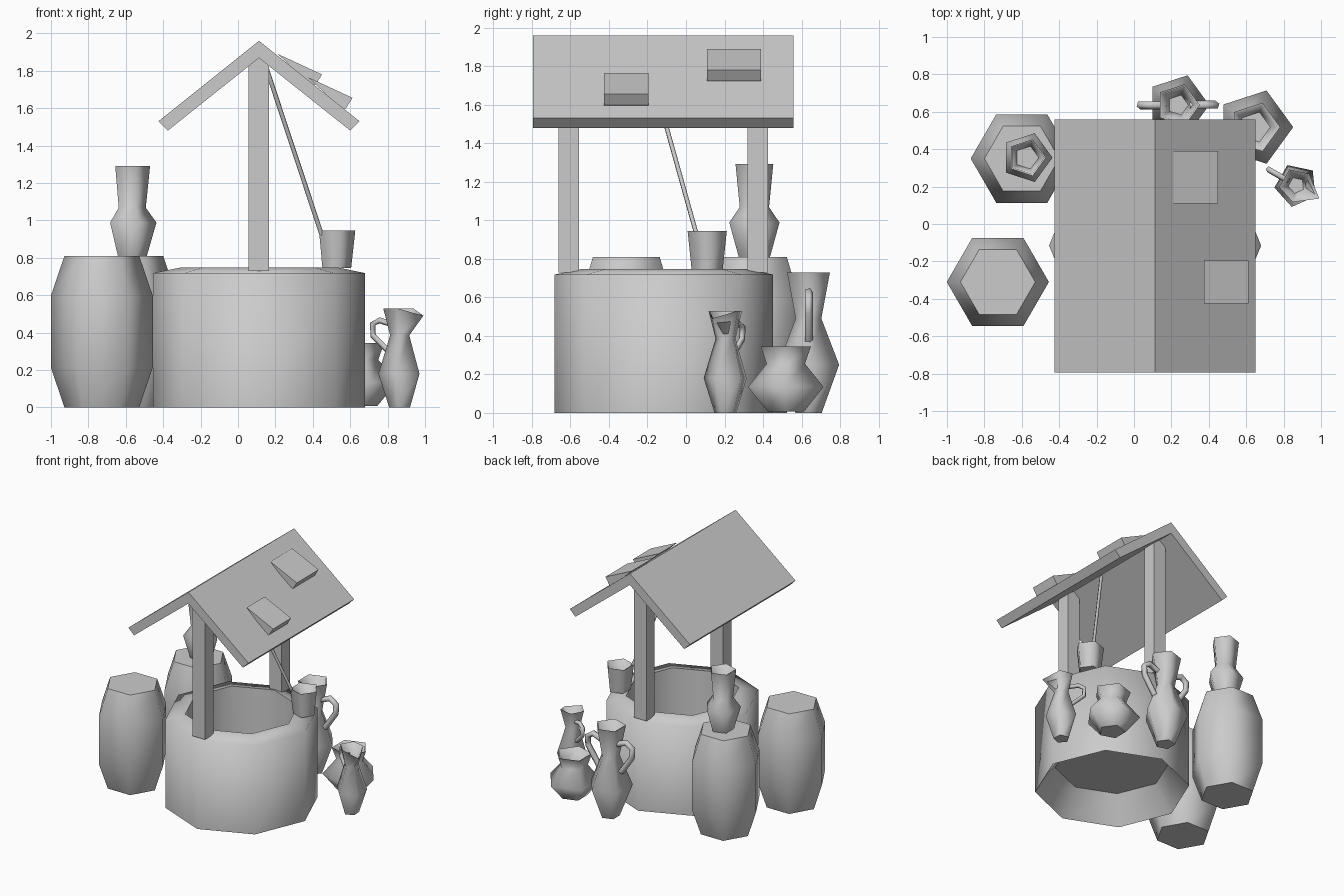
import bpy, bmesh, math
from mathutils import Vector

if "Cube" in bpy.data.objects:
    bpy.data.objects.remove(bpy.data.objects["Cube"])

stone = bpy.data.materials.new("plain_grey")
stone.diffuse_color = (0.6, 0.6, 0.6, 1)
stone.use_nodes = True
stone.node_tree.nodes["Principled BSDF"].inputs["Base Color"].default_value = stone.diffuse_color


def finish(name, bm):
    bmesh.ops.recalc_face_normals(bm, faces=bm.faces)
    mesh = bpy.data.meshes.new(name)
    bm.to_mesh(mesh)
    bm.free()
    mesh.materials.append(stone)
    ob = bpy.data.objects.new(name, mesh)
    bpy.context.collection.objects.link(ob)
    return ob


def lathe(name, profile, sides, loc, turn=0, sharp=(), spout=None):
    """Low-sided turned body from (radius, height) points, capped at both ends."""
    bm = bmesh.new()
    rings = []
    for i, (r, z) in enumerate(profile):
        ring = []
        for k in range(sides):
            a = turn + math.tau * k / sides
            rr, zz = r, z
            if spout and i in spout and k == 0:
                rr, zz = r + spout[i][0], z + spout[i][1]
            ring.append(bm.verts.new((loc[0] + rr * math.cos(a), loc[1] + rr * math.sin(a), loc[2] + zz)))
        rings.append(ring)
    for a, b in zip(rings, rings[1:]):
        for k in range(sides):
            j = (k + 1) % sides
            bm.faces.new((a[k], a[j], b[j], b[k])).smooth = True
    bm.faces.new(rings[0])
    bm.faces.new(rings[-1])
    for i in {0, len(rings) - 1, *sharp}:
        for k in range(sides):
            bm.edges.get((rings[i][k], rings[i][(k + 1) % sides])).smooth = False
    return finish(name, bm)


def vessel(name, outer, sides, loc, depth, turn=0, spout=None):
    """Open pot: outer profile, then a thin lip and an inner cone down to depth."""
    r, z = outer[-1]
    prof = outer + [(r * 0.9, z - 0.004), (outer[-2][0] * 0.8, z - depth)]
    n = len(outer)
    return lathe(name, prof, sides, loc, turn, (n - 1,), spout and {n - 1: spout, n: spout})


def prism(name, pts, y0, y1):
    """Extrude an x-z outline along y."""
    bm = bmesh.new()
    a = [bm.verts.new((x, y0, z)) for x, z in pts]
    b = [bm.verts.new((x, y1, z)) for x, z in pts]
    bm.faces.new(a)
    bm.faces.new(b)
    for k in range(len(pts)):
        j = (k + 1) % len(pts)
        bm.faces.new((a[k], a[j], b[j], b[k]))
    return finish(name, bm)


def tube(name, pts, radius, sides=5):
    """Thin bar along a path of points."""
    pts = [Vector(p) for p in pts]
    bm = bmesh.new()
    rings = []
    for i, p in enumerate(pts):
        t = (pts[min(i + 1, len(pts) - 1)] - pts[max(i - 1, 0)]).normalized()
        flat = Vector((-(pts[-1] - pts[0]).y, (pts[-1] - pts[0]).x, 0)).normalized()
        u = (flat - t * flat.dot(t)).normalized()
        v = t.cross(u)
        rings.append([bm.verts.new(p + radius * (u * math.cos(math.tau * k / sides) + v * math.sin(math.tau * k / sides)))
                      for k in range(sides)])
    for a, b in zip(rings, rings[1:]):
        for k in range(sides):
            j = (k + 1) % sides
            bm.faces.new((a[k], a[j], b[j], b[k])).smooth = True
    bm.faces.new(rings[0])
    bm.faces.new(rings[-1])
    return finish(name, bm)


def handle(name, loc, angle, path, radius):
    c, s = math.cos(angle), math.sin(angle)
    return tube(name, [(loc[0] + r * c, loc[1] + r * s, loc[2] + z) for r, z in path], radius)


# Well wall: octagonal, hollow, with a sloping underside
lathe("well_wall", [(0.42, 0.2), (0.567, 0), (0.567, 0.718), (0.42, 0.748), (0.41, 0.24)], 8,
      (0.113, -0.115, 0), 0, (1, 3))

# Two posts
for name, y in (("front_post", -0.608), ("back_post", 0.373)):
    prism(name, [(0.057, 0.73), (0.167, 0.73), (0.167, 1.85), (0.112, 1.89), (0.057, 1.85)], y - 0.053, y + 0.053)

# Gable roof and two loose shingles
prism("roof", [(-0.425, 1.53), (0.112, 1.96), (0.65, 1.53), (0.6, 1.48), (0.112, 1.868), (-0.375, 1.48)], -0.795, 0.558)
for name, dx, dz, y0, y1 in (("lower_shingle", 0, 0, -0.425, -0.195), ("upper_shingle", -0.163, 0.125, 0.11, 0.39)):
    prism(name, [(0.375 + dx, 1.765 + dz), (0.612 + dx, 1.655 + dz), (0.578 + dx, 1.6 + dz), (0.56 + dx, 1.59 + dz)], y0, y1)

# Bucket on the rim with its rope
vessel("bucket", [(0.085, 0), (0.107, 0.2)], 5, (0.52, 0.11, 0.745), 0.17)
tube("rope", [(0.15, -0.195, 1.82), (0.455, 0.062, 0.9)], 0.012, 6)

# Two barrels
barrel = [(0.2, 0), (0.273, 0.215), (0.273, 0.595), (0.2, 0.81)]
for name, x, y in (("front_barrel", -0.728, -0.31), ("back_barrel", -0.6, 0.35)):
    lathe(name, barrel, 6, (x, y, 0))

# Vase standing on the back barrel
vessel("barrel_vase", [(0.085, 0), (0.137, 0.18), (0.08, 0.26), (0.103, 0.483)], 5, (-0.573, 0.355, 0.808), 0.2)

# Tall vase with a handle on each side
tall = (0.235, 0.636, 0)
vessel("tall_vase", [(0.072, 0), (0.167, 0.25), (0.07, 0.49), (0.117, 0.73)], 5, tall, 0.22)
for name, a in (("right_handle", 0), ("left_handle", math.pi)):
    handle("tall_vase_" + name, tall, a, [(0.07, 0.595), (0.15, 0.625), (0.2, 0.59), (0.195, 0.52), (0.1, 0.38)], 0.024)

# Squat vase
vessel("squat_vase", [(0.1, 0.008), (0.206, 0.135), (0.105, 0.255), (0.137, 0.345)], 5, (0.645, 0.518, 0), 0.1)

# Small jug with a spout and one handle
jug = (0.868, 0.207, 0)
tilt = math.radians(-30)
vessel("jug", [(0.06, 0), (0.118, 0.18), (0.055, 0.385), (0.092, 0.53)], 5, jug, 0.14, tilt, (0.05, -0.04))
handle("jug_handle", jug, tilt + math.pi, [(0.05, 0.445), (0.125, 0.465), (0.17, 0.445), (0.168, 0.385), (0.07, 0.3)], 0.017)
